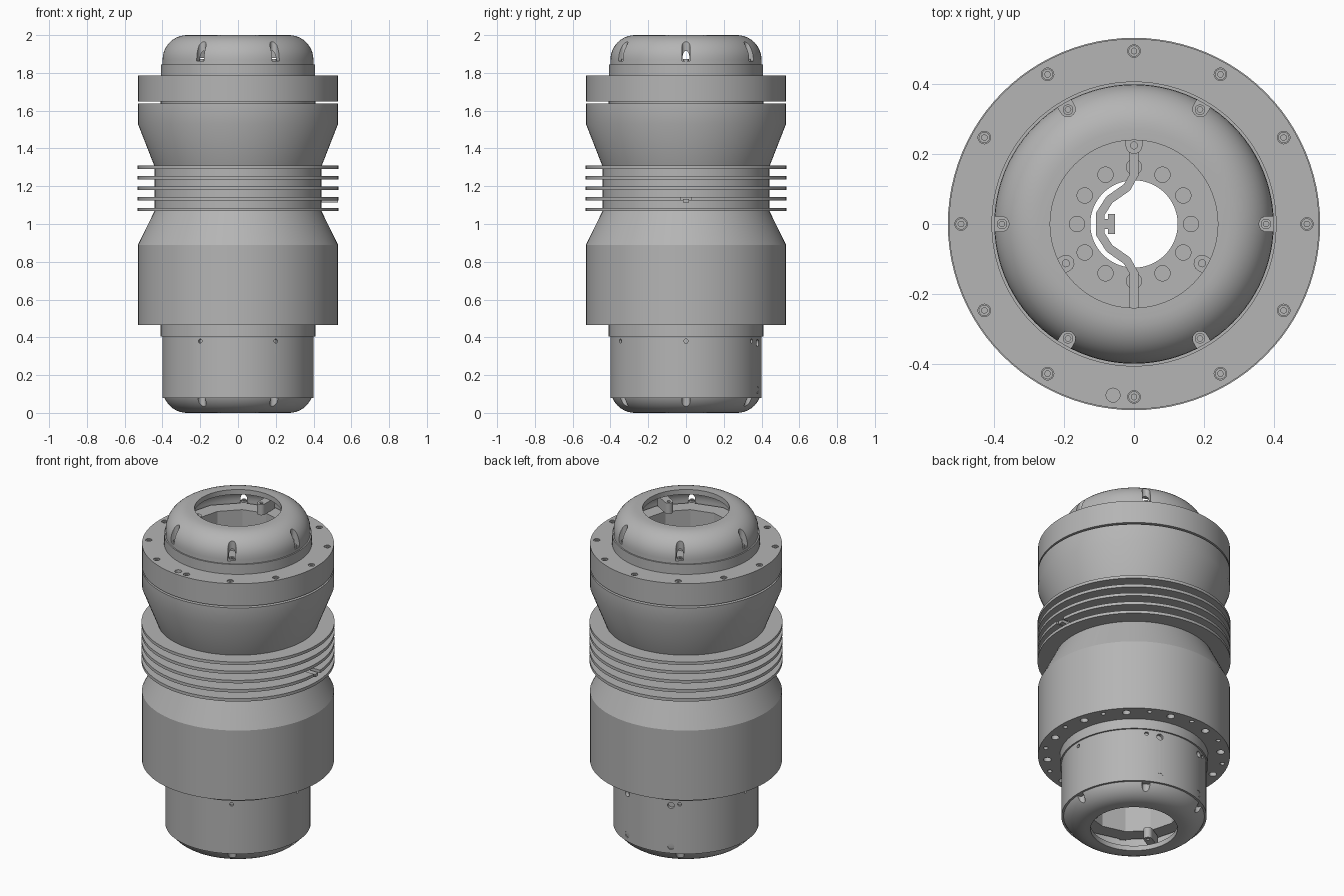
import bpy, bmesh
from math import pi, sin, cos, radians
from mathutils import Matrix, Vector

if "Cube" in bpy.data.objects:
    bpy.data.objects.remove(bpy.data.objects["Cube"], do_unlink=True)

grey = bpy.data.materials.new("machined_grey")
grey.use_nodes = True
COLOUR = (0.46, 0.46, 0.46, 1)
grey.diffuse_color = COLOUR
grey.node_tree.nodes["Principled BSDF"].inputs["Base Color"].default_value = COLOUR


def finish(bm, name):
    bmesh.ops.recalc_face_normals(bm, faces=bm.faces)
    mesh = bpy.data.meshes.new(name)
    bm.to_mesh(mesh)
    bm.free()
    mesh.materials.append(grey)
    obj = bpy.data.objects.new(name, mesh)
    bpy.context.collection.objects.link(obj)
    return obj


def activate(obj):
    bpy.ops.object.select_all(action='DESELECT')
    obj.select_set(True)
    bpy.context.view_layer.objects.active = obj


def smooth(obj):
    activate(obj)
    bpy.ops.object.shade_smooth_by_angle(angle=radians(25))


def lathe(name, profile, steps=96):
    """Revolve a closed (radius, height) loop about the z axis."""
    bm = bmesh.new()
    rings = [[bm.verts.new((r * cos(2 * pi * i / steps), r * sin(2 * pi * i / steps), z))
              for r, z in profile] for i in range(steps)]
    n = len(profile)
    for i in range(steps):
        a, b = rings[i], rings[(i + 1) % steps]
        for j in range(n):
            k = (j + 1) % n
            bm.faces.new((a[j], b[j], b[k], a[k]))
    obj = finish(bm, name)
    smooth(obj)
    return obj


def tube(name, r0, r1, z0, z1, steps=96):
    return lathe(name, [(r0, z0), (r1, z0), (r1, z1), (r0, z1)], steps)


def prism(bm, points, z0, z1, matrix=Matrix()):
    low = [bm.verts.new(matrix @ Vector((x, y, z0))) for x, y in points]
    high = [bm.verts.new(matrix @ Vector((x, y, z1))) for x, y in points]
    n = len(points)
    bm.faces.new(low[::-1])
    top = bm.faces.new(high)
    for i in range(n):
        k = (i + 1) % n
        bm.faces.new((low[i], low[k], high[k], high[i]))
    return top


def circle(r, cx=0, cy=0, n=20):
    return [(cx + r * cos(2 * pi * i / n), cy + r * sin(2 * pi * i / n)) for i in range(n)]


def u_shape(r, cx, outer):
    """Half circle facing the axis, straight sides running outward."""
    arc = [(cx + r * cos(radians(a)), r * sin(radians(a))) for a in range(90, 271, 18)]
    return arc + [(outer, -r), (outer, r)]


def turn(degrees):
    return Matrix.Rotation(radians(degrees), 4, 'Z')


def cut(obj, bm):
    cutter = finish(bm, "cutter")
    cutter.hide_render = True
    mod = obj.modifiers.new("cut", 'BOOLEAN')
    mod.operation = 'DIFFERENCE'
    mod.solver = 'EXACT'
    mod.object = cutter
    activate(obj)
    bpy.ops.object.modifier_apply(modifier=mod.name)
    bpy.data.objects.remove(cutter, do_unlink=True)
    smooth(obj)


def screws(name, r, size, z0, z1, angles, down=False):
    """Ring of socket screws with a sunken hexagon."""
    bm = bmesh.new()
    for a in angles:
        m = turn(a)
        prism(bm, circle(size, r), z0, z1, m)
    obj = finish(bm, name)
    bm = bmesh.new()
    z = z0 if down else z1
    for a in angles:
        prism(bm, circle(size * 0.55, r, n=6), z - 0.008, z + 0.008, turn(a))
    cut(obj, bm)


SIXTHS = range(0, 360, 60)
TWELFTHS = range(0, 360, 30)

# Rounded end caps, the lower one mirrored from the upper
arc = [radians(a) for a in range(0, 91, 9)]
outside = [(0.27 + 0.13 * cos(a), 1.87 + 0.13 * sin(a)) for a in arc]
inside = [(0.27 + 0.10 * cos(a), 1.87 + 0.10 * sin(a)) for a in reversed(arc)]
cap_loop = [(0.37, 1.80), (0.40, 1.80)] + outside + [(0.24, 2.0), (0.24, 1.97)] + inside
for side in ("upper", "lower"):
    low = side == "lower"

    def zs(a, b):
        return (2 - b, 2 - a) if low else (a, b)

    loop = [(r, 2 - z) for r, z in cap_loop] if low else cap_loop
    cap = lathe(side + "_end_cap", loop)
    bm = bmesh.new()
    for a in SIXTHS:
        prism(bm, u_shape(0.022, 0.38, 0.45), *zs(1.862, 2.05), turn(a))
    cut(cap, bm)
    # Slot floors and their screws
    bm = bmesh.new()
    for a in SIXTHS:
        prism(bm, u_shape(0.026, 0.38, 0.397), *zs(1.82, 1.864), turn(a))
    finish(bm, side + "_slot_floors")
    screws(side + "_cap_screws", 0.378, 0.015, *zs(1.85, 1.874), SIXTHS, low)
    # Mounting lugs under the rim
    bm = bmesh.new()
    for a in (90, 210, 330):
        prism(bm, u_shape(0.024, 0.225, 0.32), *zs(1.88, 1.945), turn(a))
    lugs = finish(bm, side + "_lugs")
    bm = bmesh.new()
    for a in (90, 210, 330):
        prism(bm, circle(0.01, 0.225), *zs(1.91, 1.96), turn(a))
    cut(lugs, bm)
    # Perforated inner plate
    plate = tube(side + "_inner_plate", 0.125, 0.30, *zs(1.40, 1.46))
    bm = bmesh.new()
    for a in TWELFTHS:
        prism(bm, circle(0.022, 0.163), *zs(1.43, 1.5), turn(a))
    cut(plate, bm)

# Faceted liner
tube("inner_liner", 0.27, 0.36, 0.136, 1.864, 12)

# Upper flange with recessed screws and a vent hole
flange = tube("upper_flange", 0.35, 0.53, 1.648, 1.785)
bm = bmesh.new()
for a in TWELFTHS:
    prism(bm, circle(0.018, 0.495), 1.76, 1.80, turn(a))
prism(bm, circle(0.02, -0.06, -0.49), 1.74, 1.80)
cut(flange, bm)
screws("flange_screws", 0.495, 0.016, 1.755, 1.78, TWELFTHS)
tube("upper_collar", 0.36, 0.408, 1.78, 1.845)
tube("gap_ring", 0.35, 0.41, 1.63, 1.655)

# Tapered upper body
lathe("upper_body", [(0.35, 1.30), (0.44, 1.30), (0.53, 1.53), (0.53, 1.637), (0.35, 1.637)])

# Finned middle
tube("fin_core", 0.35, 0.442, 1.05, 1.31)
for i in range(5):
    z = 1.077 + 0.0558 * i
    fin = tube("cooling_fin", 0.435, 0.533, z - 0.009, z + 0.009)
    if i == 1:
        bm = bmesh.new()
        prism(bm, [(0.46, -0.03), (0.6, -0.03), (0.6, 0.03), (0.46, 0.03)], 1.1, 1.16)
        cut(fin, bm)
bm = bmesh.new()
prism(bm, [(0.43, -0.015), (0.53, -0.015), (0.53, 0.015), (0.43, 0.015)], 1.115, 1.133)
finish(bm, "fin_tab")

# Lower body with bolt holes underneath
body = lathe("lower_body", [(0.35, 0.465), (0.53, 0.465), (0.53, 0.89), (0.442, 1.068), (0.35, 1.068)])
bm = bmesh.new()
for a in TWELFTHS:
    prism(bm, circle(0.013, 0.495), 0.44, 0.50, turn(a))
    prism(bm, circle(0.022, 0.48), 0.44, 0.50, turn(a + 15))
cut(body, bm)

# Lower can with side holes
tube("lower_collar", 0.36, 0.41, 0.405, 0.47)
can = tube("lower_can", 0.365, 0.401, 0.078, 0.41)
bm = bmesh.new()
sideways = Matrix.Rotation(pi / 2, 4, 'Y')
for a in SIXTHS:
    prism(bm, circle(0.011), 0.385, 0.43, turn(a) @ Matrix.Translation((0, 0, 0.38)) @ sideways)
for a in (71, 113):
    for z in (0.37, 0.12):
        prism(bm, circle(0.019), 0.38, 0.43, turn(a) @ Matrix.Translation((0, 0, z)) @ sideways)
cut(can, bm)

# Bent bracket across the bore, with its key tab
half = [(0, 0.243), (0, 0.14), (-0.02, 0.105), (-0.07, 0.07), (-0.096, 0.03)]
path = [Vector(p) for p in half + [(x, -y) for x, y in reversed(half)]]
left, right = [], []
for i, p in enumerate(path):
    d = (path[min(i + 1, len(path) - 1)] - path[max(i - 1, 0)]).normalized()
    off = Vector((-d.y, d.x)) * 0.0125
    left.append(tuple(p + off))
    right.append(tuple(p - off))
bm = bmesh.new()
prism(bm, left + right[::-1], 1.455, 1.50)
prism(bm, [(-0.1, -0.015), (-0.075, -0.015), (-0.075, -0.028), (-0.055, -0.028),
           (-0.055, 0.028), (-0.075, 0.028), (-0.075, 0.015), (-0.1, 0.015)], 1.455, 1.50)
finish(bm, "bore_bracket")
